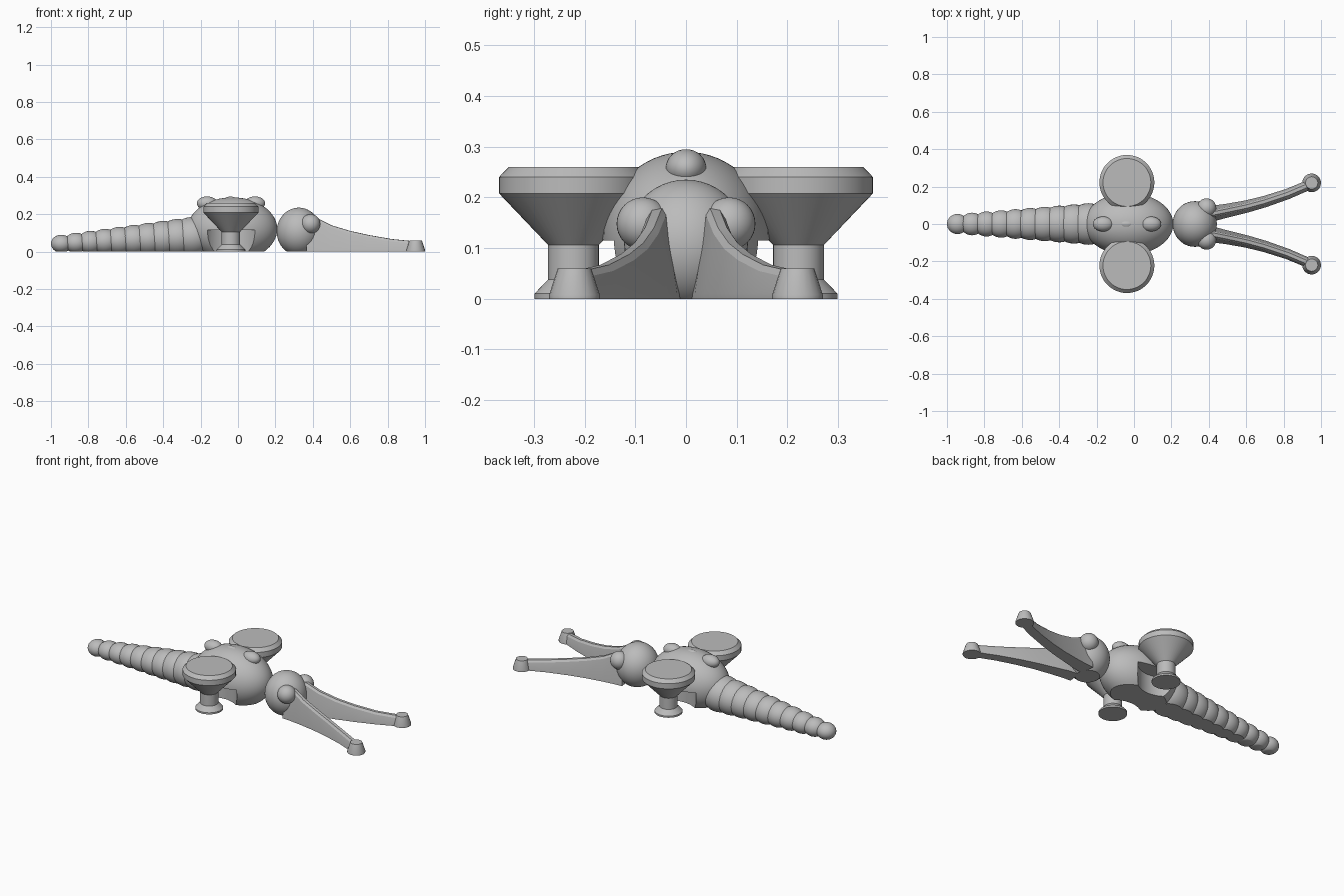
import bpy, bmesh, math
from mathutils import Vector, Matrix

cube = bpy.data.objects.get("Cube")
if cube:
    bpy.data.objects.remove(cube, do_unlink=True)

grey = bpy.data.materials.new("plain grey")
grey.use_nodes = True
grey.diffuse_color = (0.5, 0.5, 0.5, 1)
grey.node_tree.nodes["Principled BSDF"].inputs["Base Color"].default_value = (0.5, 0.5, 0.5, 1)


def finish(name, bm, smooth=True, angle=35):
    """Turn a bmesh into a shaded object."""
    bmesh.ops.recalc_face_normals(bm, faces=bm.faces)
    mesh = bpy.data.meshes.new(name)
    bm.to_mesh(mesh)
    bm.free()
    obj = bpy.data.objects.new(name, mesh)
    bpy.context.collection.objects.link(obj)
    mesh.materials.append(grey)
    select(obj)
    if smooth:
        bpy.ops.object.shade_smooth_by_angle(angle=math.radians(angle))
    return obj


def select(obj):
    bpy.ops.object.select_all(action='DESELECT')
    obj.select_set(True)
    bpy.context.view_layer.objects.active = obj


def ellipsoid(name, center, radii, segments=40):
    """Ellipsoid sliced flat where it would pass below the ground."""
    bm = bmesh.new()
    bmesh.ops.create_uvsphere(bm, u_segments=segments, v_segments=segments // 2, radius=1)
    bm.transform(Matrix.Translation(center) @ Matrix.Diagonal((*radii, 1)))
    if center[2] < radii[2]:
        geom = bm.verts[:] + bm.edges[:] + bm.faces[:]
        cut = bmesh.ops.bisect_plane(bm, geom=geom, plane_co=(0, 0, 0),
                                     plane_no=(0, 0, 1), clear_inner=True)
        rim = [e for e in cut["geom_cut"] if isinstance(e, bmesh.types.BMEdge)]
        bmesh.ops.contextual_create(bm, geom=rim)
    return finish(name, bm)


def lathe(name, center, profile, sides):
    """Solid of revolution from (radius, height) points, capped at both ends."""
    bm = bmesh.new()
    rings = []
    for r, z in profile:
        rings.append([bm.verts.new((center[0] + r * math.cos(math.tau * i / sides),
                                    center[1] + r * math.sin(math.tau * i / sides), z))
                      for i in range(sides)])
    for a, b in zip(rings, rings[1:]):
        for i in range(sides):
            j = (i + 1) % sides
            bm.faces.new((a[i], a[j], b[j], b[i]))
    bm.faces.new(rings[0])
    bm.faces.new(rings[-1])
    return finish(name, bm, angle=25)


def claw_arm(name, side):
    """Curved tapering wall: centreline points are (x, y, top height)."""
    path = [(0.37, 0.052, 0.185), (0.43, 0.058, 0.175), (0.5, 0.072, 0.14),
            (0.6, 0.093, 0.11), (0.7, 0.12, 0.088), (0.82, 0.16, 0.067), (0.95, 0.215, 0.054)]
    bm = bmesh.new()
    rings = []
    for k, (x, y, top) in enumerate(path):
        a = Vector(path[max(k - 1, 0)][:2])
        b = Vector(path[min(k + 1, len(path) - 1)][:2])
        d = (b - a).normalized()
        n = Vector((-d.y, d.x))
        foot = 0.02 + 0.12 * top
        section = [(-foot, 0), (-foot, 0.01), (-0.018, top - 0.012), (-0.009, top),
                   (0.009, top), (0.018, top - 0.012), (foot, 0.01), (foot, 0)]
        rings.append([bm.verts.new((x + n.x * o, side * (y + n.y * o), z)) for o, z in section])
    for a, b in zip(rings, rings[1:]):
        for i in range(len(a)):
            j = (i + 1) % len(a)
            bm.faces.new((a[i], a[j], b[j], b[i]))
    bm.faces.new(rings[0])
    bm.faces.new(rings[-1])
    return finish(name, bm, angle=20)


# Main body and head
body = ellipsoid("body", (-0.03, 0, 0.12), (0.24, 0.165, 0.17), 64)
ellipsoid("head", (0.325, 0, 0.107), (0.118, 0.122, 0.128), 48)

# Segmented tail growing towards the body
count = 10
for i in range(count):
    t = i / (count - 1)
    rx = 0.056 + 0.06 * t
    ellipsoid(f"tail_segment_{i + 1}", (-0.944 + 0.7 * t, 0, 0.042 + 0.038 * t),
              (rx, 0.054 + 0.057 * t, 0.048 + 0.057 * t), 32)

# Bumps along the back
for label, x in (("rear", -0.165), ("front", 0.09)):
    ellipsoid(f"{label}_back_bump", (x, 0, 0.258), (0.055, 0.04, 0.037), 32)
ellipsoid("middle_back_bump", (-0.04, 0, 0.279), (0.035, 0.02, 0.015), 24)

# Mirrored parts
stand = [(0.077, 0), (0.077, 0.01), (0.05, 0.038), (0.05, 0.106),
         (0.147, 0.208), (0.147, 0.24), (0.128, 0.26)]
for label, s in (("left", 1), ("right", -1)):
    # Left and right of the model when facing the front are along x; these sit front and back
    place = "back" if s > 0 else "front"
    spot = (-0.038, s * 0.222)
    cutter = lathe("notch_cutter", spot, [(0.152, -0.05), (0.152, 0.115)], 48)
    cutter.hide_render = True
    mod = body.modifiers.new("notch", 'BOOLEAN')
    mod.operation = 'DIFFERENCE'
    mod.solver = 'EXACT'
    mod.object = cutter
    select(body)
    bpy.ops.object.modifier_apply(modifier=mod.name)
    bpy.data.objects.remove(cutter, do_unlink=True)

    lathe(f"{place}_pedestal_disc", spot, stand, 48)
    ellipsoid(f"{place}_eye", (0.388, s * 0.085, 0.148), (0.052, 0.052, 0.052), 32)
    claw_arm(f"{place}_arm", s)
    lathe(f"{place}_arm_post", (0.95, s * 0.22), [(0.05, 0), (0.05, 0.008), (0.033, 0.06)], 20)

select(body)
bpy.ops.object.shade_smooth_by_angle(angle=math.radians(35))
